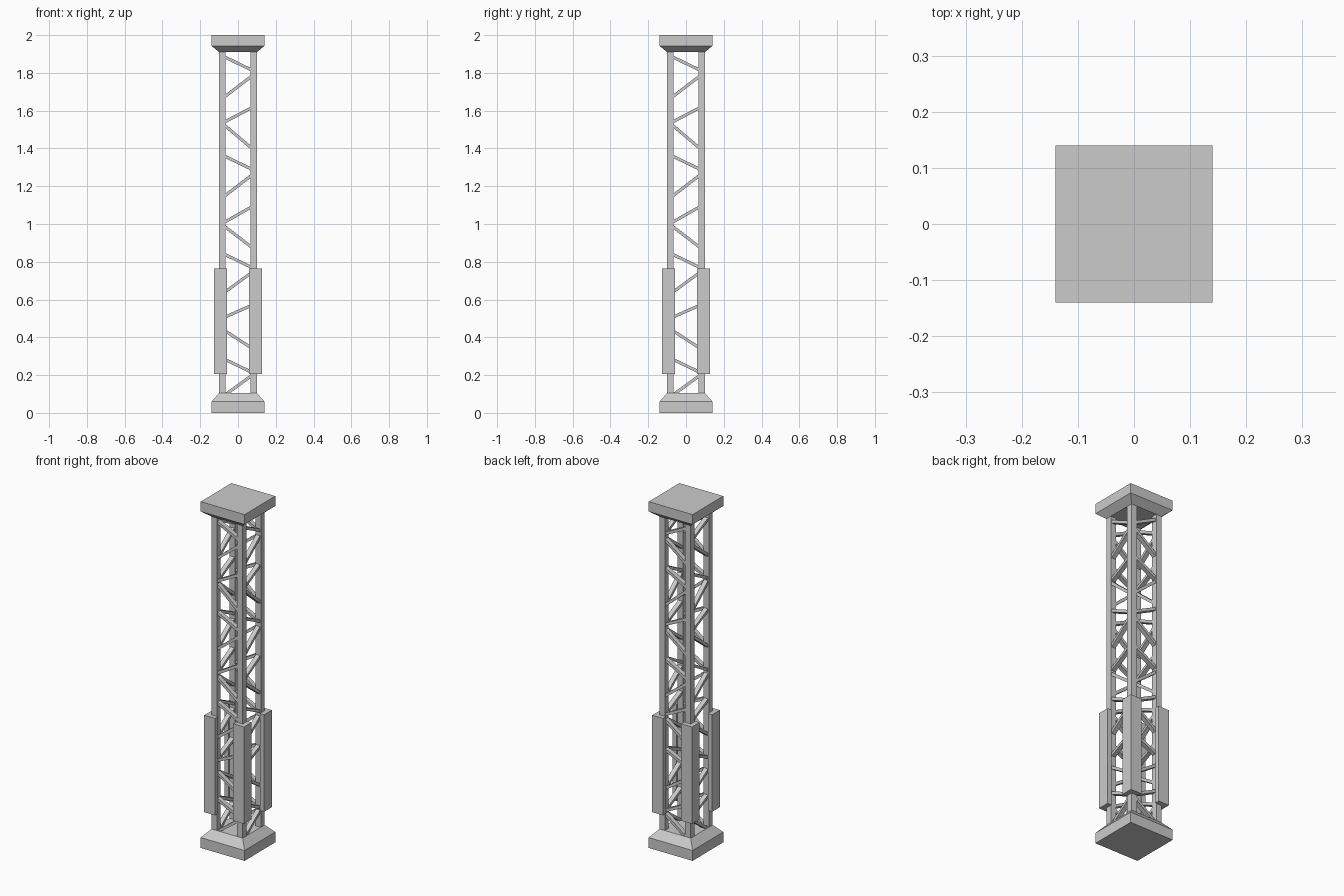
import bpy, bmesh, math

if "Cube" in bpy.data.objects:
    bpy.data.objects.remove(bpy.data.objects["Cube"])

def finish(name, bm):
    bmesh.ops.recalc_face_normals(bm, faces=bm.faces)
    me = bpy.data.meshes.new(name)
    bm.to_mesh(me)
    bm.free()
    ob = bpy.data.objects.new(name, me)
    bpy.context.collection.objects.link(ob)
    return ob

def loft_squares(name, levels):
    # stack of square sections given as (half width, z)
    bm = bmesh.new()
    rings = [[bm.verts.new((sx * h, sy * h, z))
              for sx, sy in ((-1, -1), (1, -1), (1, 1), (-1, 1))] for h, z in levels]
    for a, b in zip(rings, rings[1:]):
        for i in range(4):
            j = (i + 1) % 4
            bm.faces.new((a[i], a[j], b[j], b[i]))
    bm.faces.new(rings[0][::-1])
    bm.faces.new(rings[-1])
    return finish(name, bm)

def prism(name, outline, vec):
    # closed outline of 3D points extruded along vec
    bm = bmesh.new()
    face = bm.faces.new([bm.verts.new(p) for p in outline])
    ext = bmesh.ops.extrude_face_region(bm, geom=[face])
    new = [g for g in ext["geom"] if isinstance(g, bmesh.types.BMVert)]
    bmesh.ops.translate(bm, verts=new, vec=vec)
    return finish(name, bm)

# base block and cap block, each with a chamfered collar
loft_squares("base_block", [(0.14, 0), (0.14, 0.06), (0.10, 0.105)])
loft_squares("cap_block", [(0.10, 1.91), (0.14, 1.943), (0.14, 2.0)])

# corner posts and the L-shaped guards around their lower part
LI, LO = 0.065, 0.10
GI, GO = 0.058, 0.127
leg = [(LI, LI), (LO, LI), (LO, LO), (LI, LO)]
guard = [(LO, GI), (GO, GI), (GO, GO), (GI, GO), (GI, LO), (LO, LO)]
for sx in (-1, 1):
    for sy in (-1, 1):
        tag = ("front" if sy < 0 else "back") + ("_left" if sx < 0 else "_right")
        prism("post_" + tag, [(x * sx, y * sy, 0.09) for x, y in leg], (0, 0, 1.83))
        prism("guard_" + tag, [(x * sx, y * sy, 0.205) for x, y in guard], (0, 0, 0.56))

# lattice braces: heights at the left and right post, same on opposite sides
BRACES = [(0.10, 0.19), (0.28, 0.22), (0.43, 0.35), (0.51, 0.565),
          (0.645, 0.735), (0.835, 0.775), (0.98, 0.885), (1.015, 1.085),
          (1.155, 1.25), (1.355, 1.295), (1.515, 1.41), (1.545, 1.61),
          (1.68, 1.775), (1.88, 1.82)]
X, END, THICK, DEPTH, MID = 0.062, 0.074, 0.016, 0.026, 0.082
for i, (zl, zr) in enumerate(BRACES):
    slope = (zr - zl) / (2 * X)
    mid = (zl + zr) / 2
    h = THICK / 2 * math.sqrt(1 + slope * slope)
    pts = [(-END, mid - slope * END - h), (END, mid + slope * END - h),
           (END, mid + slope * END + h), (-END, mid - slope * END + h)]
    for s in (-1, 1):
        d = s * MID - DEPTH / 2
        prism(f"brace_{'front' if s < 0 else 'back'}_{i}",
              [(u, d, z) for u, z in pts], (0, DEPTH, 0))
        prism(f"brace_{'left' if s < 0 else 'right'}_{i}",
              [(d, u, z) for u, z in pts], (DEPTH, 0, 0))
